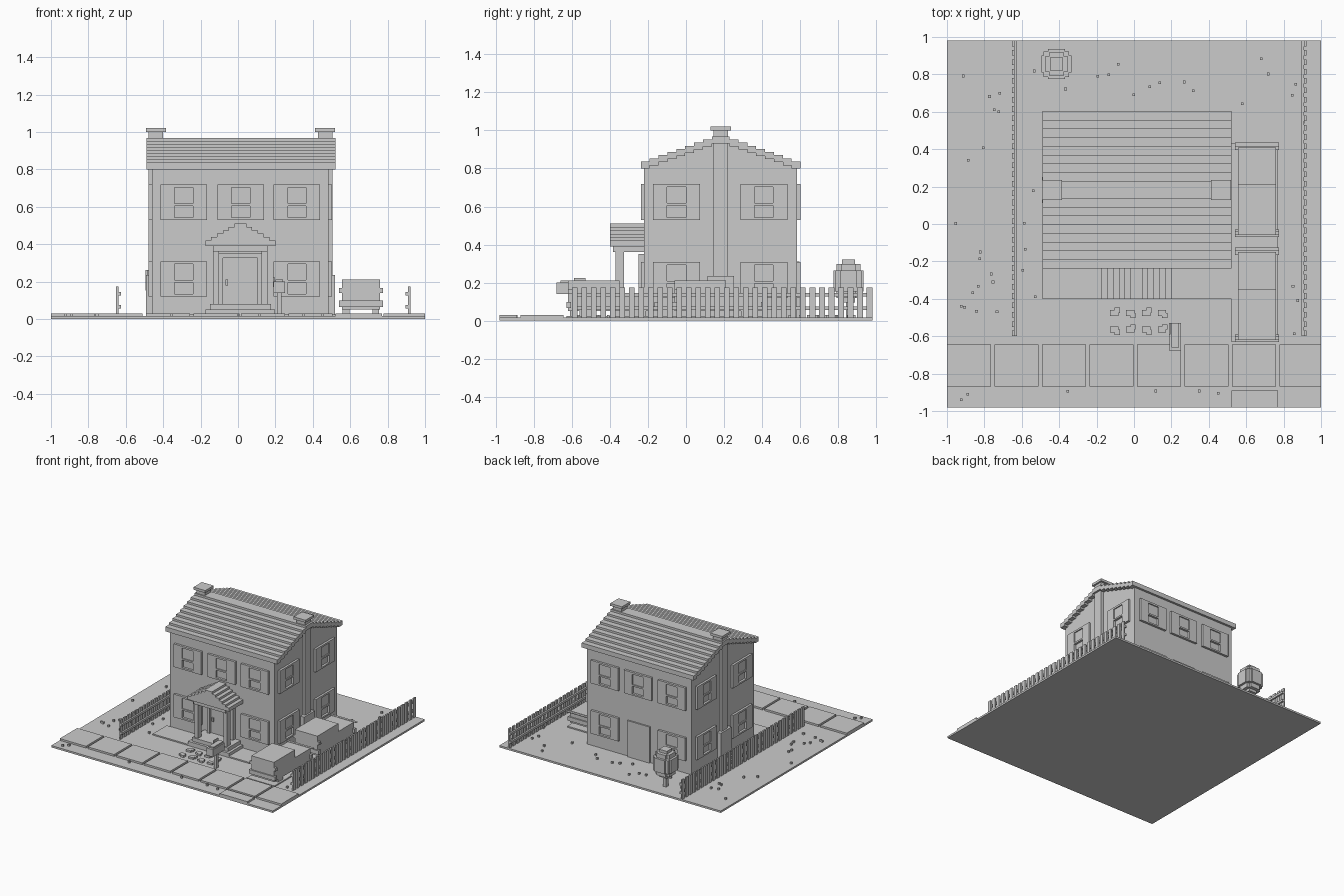
import bpy
import bmesh
import random
from mathutils import Matrix, Vector

default_cube = bpy.data.objects.get("Cube")
if default_cube:
    bpy.data.objects.remove(default_cube, do_unlink=True)

stone = bpy.data.materials.new("plain grey")
stone.use_nodes = True
stone.diffuse_color = (0.6, 0.6, 0.6, 1)
stone.node_tree.nodes["Principled BSDF"].inputs["Base Color"].default_value = stone.diffuse_color


class Part:
    """Collects boxes, then becomes one object."""

    def __init__(self, name):
        self.name, self.mesh = name, bmesh.new()

    def box(self, x, y, z):
        spans = (x, y, z)
        middle = Vector([(low + high) / 2 for low, high in spans])
        size = Vector([high - low for low, high in spans])
        matrix = Matrix.Translation(middle) @ Matrix.Diagonal(size.to_4d())
        bmesh.ops.create_cube(self.mesh, size=1, matrix=matrix)

    def finish(self):
        data = bpy.data.meshes.new(self.name)
        self.mesh.to_mesh(data)
        self.mesh.free()
        data.materials.append(stone)
        bpy.context.collection.objects.link(bpy.data.objects.new(self.name, data))


def single(name, x, y, z):
    part = Part(name)
    part.box(x, y, z)
    part.finish()


def around(centre, half):
    return (centre - half, centre + half)


# Main dimensions
TURF, PAVING = 0.015, 0.03
WALL_X, WALL_Y, WALL_TOP = (-0.46, 0.485), (-0.22, 0.585), 0.8
MID_X, MID_Y = sum(WALL_X) / 2, sum(WALL_Y) / 2
DRIVE = (0.52, 0.77)

# Ground, pavement, driveway and planting bed
single("lawn", (-1, 1), (-0.98, 0.98), (0, TURF))
pavement = Part("pavement")
for i in range(8):
    left = -1 + i * 0.254
    pavement.box((left, min(left + 0.236, 1)), (-0.87, -0.645), (0, PAVING))
pavement.finish()
driveway = Part("driveway")
driveway.box(DRIVE, (-0.63, 0.43), (0, 0.025))
driveway.box(DRIVE, (-0.98, -0.89), (0, PAVING))
driveway.finish()
single("planting_bed", (-0.49, DRIVE[0]), (-0.4, WALL_Y[0]), (0, 0.025))

# House walls
single("walls", WALL_X, WALL_Y, (0, WALL_TOP))


def on_wall(part, side, across, height, depth):
    """Box standing out from one wall of the house."""
    if side in ("left", "right"):
        wall = WALL_X[1] if side == "left" else WALL_X[0]
        span = (wall, wall + depth) if side == "left" else (wall - depth, wall)
        part.box(span, across, height)
    else:
        wall = WALL_Y[1] if side == "back" else WALL_Y[0]
        span = (wall, wall + depth) if side == "back" else (wall - depth, wall)
        part.box(across, span, height)


def window(part, side, centre, sill):
    """Shutters and a frame around two recessed panes."""
    depth, half, pane = 0.018, 0.124, 0.049
    top = sill + 0.188
    for low, high in ((-half, -pane), (pane, half)):
        on_wall(part, side, (centre + low, centre + high), (sill, top), depth)
    for low, high in ((0, 0.013), (0.075, 0.088), (0.173, 0.188)):
        on_wall(part, side, around(centre, pane), (sill + low, sill + high), depth)
    on_wall(part, side, around(centre, pane), (sill + 0.08, top), depth / 2)


for side in ("front", "back", "left", "right"):
    windows = Part(side + "_windows")
    long_wall = side in ("front", "back")
    columns = (-0.29, 0.015, 0.315) if long_wall else (-0.05, 0.41)
    for centre in columns:
        window(windows, side, centre, 0.53)
        if centre != 0.015:
            window(windows, side, centre, 0.12)
    windows.finish()

# Stepped main roof with gable ends
LAYERS, RISE = 9, 0.0165
EAVES, ROOF_X = (-0.238, 0.603), (-0.49, 0.52)
tread = (EAVES[1] - EAVES[0]) / LAYERS / 2
roof, gables = Part("roof"), Part("gable_walls")
for i in range(LAYERS):
    front, back = EAVES[0] + i * tread, EAVES[1] - i * tread
    level = WALL_TOP + i * RISE
    roof.box(ROOF_X, (front, front + tread), (level, level + 0.037))
    roof.box(ROOF_X, (back - tread, back), (level, level + 0.037))
    if i < LAYERS - 1:
        gables.box(WALL_X, (front + tread, back - tread), (level, level + RISE))
roof.finish()
gables.finish()

# Chimneys on both end walls
for name, outer, inward in (("left_chimney", 0.505, -1), ("right_chimney", -0.478, 1)):
    chimney = Part(name)
    for start, end, half, low, high in (
        (0, 0.078, 0.038, 0, 1),
        (-0.014, 0.092, 0.054, 1, 1.02),
        (-0.014, 0.04, 0.07, 0, 0.235),
    ):
        span = sorted((outer + inward * start, outer + inward * end))
        chimney.box(span, around(MID_Y, half), (low, high))
    chimney.finish()

# Doors
door = Part("front_door")
for edge in (-1, 1):
    on_wall(door, "front", around(MID_X + edge * 0.105, 0.012), (0, 0.35), 0.03)
on_wall(door, "front", around(MID_X, 0.117), (0.325, 0.35), 0.03)
on_wall(door, "front", around(MID_X, 0.093), (0.08, 0.325), 0.012)
on_wall(door, "front", around(-0.06, 0.007), (0.18, 0.21), 0.025)
door.finish()
back_door = Part("back_door")
on_wall(back_door, "back", around(MID_X, 0.1), (0, 0.31), 0.012)
back_door.finish()

# Porch with steps, columns and a stepped gable
porch = Part("porch")
porch.box(around(MID_X, 0.185), (-0.4, WALL_Y[0]), (0, 0.05))
porch.box(around(MID_X, 0.163), (-0.38, WALL_Y[0]), (0, 0.08))
for edge in (-1, 1):
    column = around(MID_X + edge * 0.13, 0.016)
    porch.box(column, (-0.37, -0.325), (0, 0.36))
    porch.box(column, (-0.37, WALL_Y[0]), (0.36, 0.4))
porch.box(around(MID_X, 0.146), (-0.385, WALL_Y[0]), (0.36, 0.39))
porch.finish()
porch_roof = Part("porch_roof")
for i in range(6):
    level = 0.39 + i * 0.018
    porch_roof.box(around(MID_X, 0.187 - i * 0.031), (-0.4, WALL_Y[0]), (level, level + 0.03))
porch_roof.finish()

# Broken stepping stones
path = Part("stepping_stones")
for row, y in enumerate((-0.475, -0.565)):
    for i in range(4):
        x = -0.105 + i * 0.085
        tilt = -1 if (i + row) % 2 else 1
        path.box(around(x, 0.022), around(y, 0.016), (0, PAVING))
        path.box(around(x + 0.015, 0.014), around(y + tilt * 0.014, 0.014), (0, PAVING))
path.finish()

# Mailbox
mailbox = Part("mailbox")
mailbox.box(around(0.22, 0.012), around(-0.595, 0.014), (0, 0.14))
mailbox.box(around(0.22, 0.03), (-0.68, -0.53), (0.14, 0.2))
mailbox.box(around(0.22, 0.02), (-0.66, -0.53), (0.2, 0.21))
mailbox.box((0.188, 0.196), (-0.59, -0.53), (0.17, 0.225))
mailbox.finish()

# Two parked cars, each a tall block and a low block
for name, start in (("front_car", -0.63), ("rear_car", -0.07)):
    car, mid, end = Part(name), 0.657, start + 0.49
    car.box(around(mid, 0.102), (start + 0.01, end - 0.01), (0.05, 0.145))
    car.box(around(mid, 0.102), (start + 0.01, start + 0.28), (0.145, 0.21))
    for edge in (start, end - 0.025):
        car.box(around(mid, 0.118), (edge, edge + 0.025), (0.065, 0.098))
        car.box(around(mid, 0.118), around(edge + 0.03, 0.01), (0.14, 0.145))
    for edge in (-1, 1):
        car.box(around(mid + edge * 0.108, 0.01), around(start + 0.02, 0.01), (0.14, 0.165))
        for axle in (start + 0.1, end - 0.1):
            car.box(around(mid + edge * 0.08, 0.018), around(axle, 0.03), (0.02, 0.06))
    car.finish()

# Picket fences along both sides
for name, x, inward in (("left_fence", 0.915, -1), ("right_fence", -0.646, 1)):
    fence = Part(name)
    for i in range(32):
        fence.box(around(x, 0.006), around(-0.585 + i * 0.05, 0.015), (0, 0.175))
    for height in (0.065, 0.135):
        fence.box(around(x + inward * 0.013, 0.007), (-0.6, 0.98), around(height, 0.009))
    fence.finish()

# Round blocky tree in the back garden
TREE_X, TREE_Y = -0.415, 0.855
trunk = around(TREE_X, 0.014), around(TREE_Y, 0.014)
single("tree_trunk", trunk[0], trunk[1], (0, 0.16))
crown = Part("tree_crown")
for wide, narrow, tall in ((0.08, 0.045, 0.055), (0.068, 0.068, 0.055), (0.062, 0.04, 0.09), (0.035, 0.035, 0.112)):
    for a, b in ((wide, narrow), (narrow, wide)):
        crown.box(around(TREE_X, a), around(TREE_Y, b), around(0.208, tall))
crown.finish()

# Small tufts scattered over the lawn
random.seed(4)
tufts = Part("lawn_tufts")
for low_x, high_x, low_y, high_y, count in (
    (-0.97, -0.7, -0.6, 0.9, 18),
    (-0.6, 0.85, 0.63, 0.93, 14),
    (-0.6, -0.52, -0.5, 0.6, 5),
    (-0.95, 0.5, -0.96, -0.89, 6),
    (0.8, 0.97, -0.6, 0.8, 5),
):
    for i in range(count):
        x, y = random.uniform(low_x, high_x), random.uniform(low_y, high_y)
        tufts.box(around(x, 0.007), around(y, 0.007), (0, PAVING))
tufts.finish()
